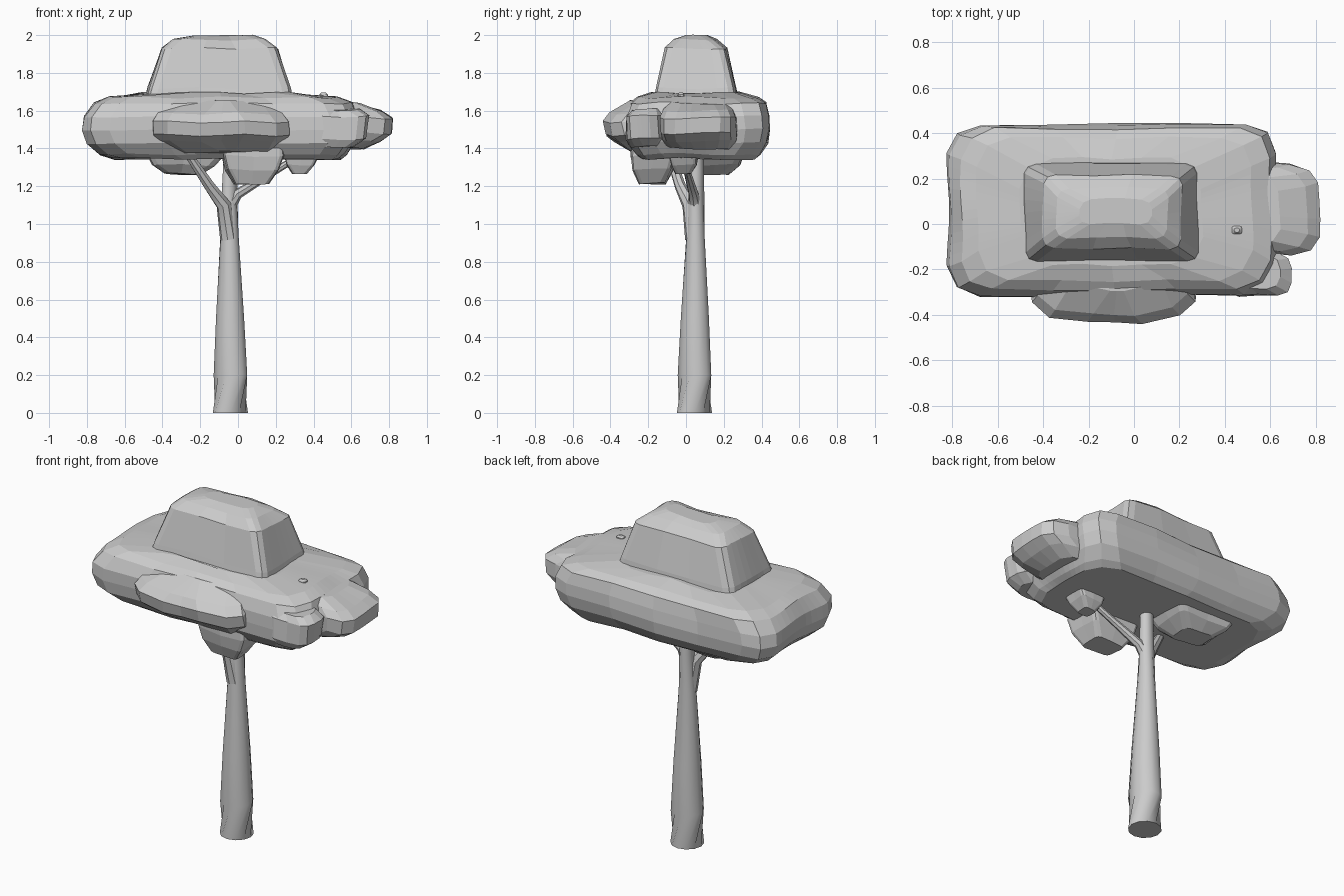
import bpy, bmesh
from math import sin
from mathutils import Vector

if "Cube" in bpy.data.objects:
    bpy.data.objects.remove(bpy.data.objects["Cube"])


def finish(name, bm, smooth=False):
    bmesh.ops.recalc_face_normals(bm, faces=bm.faces)
    mesh = bpy.data.meshes.new(name)
    bm.to_mesh(mesh)
    bm.free()
    obj = bpy.data.objects.new(name, mesh)
    bpy.context.collection.objects.link(obj)
    if smooth:
        bpy.context.view_layer.objects.active = obj
        obj.select_set(True)
        bpy.ops.object.shade_smooth_by_angle(angle=0.7)
        obj.select_set(False)
    return obj


def skin(bm, rings):
    for a, b in zip(rings, rings[1:]):
        for i in range(len(a)):
            j = (i + 1) % len(a)
            bm.faces.new((a[i], a[j], b[j], b[i]))
    bm.faces.new(rings[0])
    bm.faces.new(rings[-1])


def outline(x0, x1, y0, y1, cx, cy, nx, ny):
    """Rounded rectangle with three-point corners and subdivided sides."""
    k = 0.3
    corners = [
        [(x1 - cx, y0), (x1 - cx * k, y0 + cy * k), (x1, y0 + cy)],
        [(x1, y1 - cy), (x1 - cx * k, y1 - cy * k), (x1 - cx, y1)],
        [(x0 + cx, y1), (x0 + cx * k, y1 - cy * k), (x0, y1 - cy)],
        [(x0, y0 + cy), (x0 + cx * k, y0 + cy * k), (x0 + cx, y0)]]
    pts = []
    for i, c in enumerate(corners):
        pts += c
        a, b = Vector(c[-1]), Vector(corners[(i + 1) % 4][0])
        n = ny if i % 2 else nx
        pts += [tuple(a.lerp(b, t / n)) for t in range(1, n)]
    return pts


def wobble(p, amount):
    """Gentle fixed unevenness for the hand-carved foliage surface."""
    return Vector((sin(13 * p.y + 9 * p.z), sin(17 * p.x + 11 * p.z),
                   sin(15 * p.x + 12 * p.y))) * amount


def clump(name, levels, cx, cy, nx=3, ny=3, rough=0.006):
    """Lumpy foliage mass lofted through (z, x0, x1, y0, y1) levels."""
    bm = bmesh.new()
    rings = []
    for z, x0, x1, y0, y1 in levels:
        pts = [Vector((x, y, z)) for x, y in outline(x0, x1, y0, y1, cx, cy, nx, ny)]
        rings.append([bm.verts.new(p + wobble(p, rough)) for p in pts])
    skin(bm, rings)
    return finish(name, bm)


def limb(name, path, sides=12):
    """Smooth tapered tube through (x, y, z, radius) points."""
    bm = bmesh.new()
    pts = [Vector(p[:3]) for p in path]
    circle = bmesh.ops.create_circle(bm, segments=sides, radius=1)["verts"]
    unit = [v.co.copy() for v in circle]
    bmesh.ops.delete(bm, geom=circle, context='VERTS')
    rings = []
    for i, p in enumerate(pts):
        d = pts[min(i + 1, len(pts) - 1)] - pts[max(i - 1, 0)]
        if p.z == 0:
            d = Vector((0, 0, 1))
        q = d.to_track_quat('Z', 'Y')
        rings.append([bm.verts.new(p + q @ (u * path[i][3])) for u in unit])
    skin(bm, rings)
    return finish(name, bm, True)


# Trunk and branches
limb("trunk", [(-.04, .045, 0, .093), (-.04, .045, .2, .092), (-.042, .047, .5, .077),
               (-.045, .05, .92, .05), (-.045, .055, 1.15, .042), (-.04, .06, 1.4, .035)])
limb("left_branch", [(-.05, .04, .92, .045), (-.075, .02, 1.1, .04),
                     (-.15, -.03, 1.2, .03), (-.27, -.09, 1.38, .022)], 8)
limb("right_branch", [(-.04, .05, 1.1, .035), (.0, .04, 1.16, .027),
                      (.17, .01, 1.265, .02), (.36, -.02, 1.38, .016)], 8)

# Main canopy and the raised crown
clump("canopy", [(1.345, -.66, .54, -.23, .36), (1.37, -.73, .57, -.26, .39),
                 (1.43, -.795, .61, -.305, .43), (1.50, -.82, .63, -.315, .44),
                 (1.57, -.81, .63, -.315, .435), (1.64, -.76, .60, -.29, .42),
                 (1.67, -.69, .52, -.25, .38), (1.695, -.5, .3, -.18, .29)],
      .14, .13, 10, 4)
clump("crown", [(1.65, -.49, .29, -.17, .275), (1.72, -.475, .275, -.155, .265),
                (1.93, -.40, .21, -.108, .215), (1.975, -.34, .15, -.06, .16),
                (1.997, -.24, .08, .0, .11)], .05, .04, 6, 3, .005)

# Side clumps
clump("front_clump", [(1.38, -.34, .22, -.30, -.1), (1.44, -.44, .25, -.38, -.1),
                      (1.47, -.45, .27, -.42, -.1), (1.54, -.45, .27, -.435, -.1),
                      (1.585, -.42, .24, -.40, -.1), (1.65, -.34, .2, -.29, -.1)],
      .24, .09, 3, 2)
clump("right_clump", [(1.40, .4, .66, -.10, .24), (1.44, .4, .75, -.13, .26),
                      (1.48, .4, .81, -.135, .265), (1.56, .4, .815, -.135, .265),
                      (1.60, .4, .76, -.12, .25), (1.64, .4, .64, -.1, .23)], .12, .08)
clump("right_front_clump", [(1.41, .4, .62, -.29, -.14), (1.45, .4, .68, -.315, -.13),
                            (1.57, .4, .70, -.315, -.13), (1.605, .4, .65, -.29, -.14)],
      .06, .06, 3, 2)
clump("top_bud", [(1.66, .43, .475, -.045, -.01), (1.685, .43, .475, -.045, -.01),
                  (1.695, .44, .465, -.038, -.018)], .01, .01, 1, 1, .001)

# Hanging clumps under the canopy
for name, box, low, c in [("under_clump_left", (-.48, -.08, .01, .30), 1.265, .06),
                          ("under_clump_front", (-.08, .24, -.29, -.06), 1.215, .04),
                          ("under_clump_right", (.25, .43, -.09, .06), 1.27, .03)]:
    x0, x1, y0, y1 = box
    mid = (low + 1.36) / 2
    clump(name, [(low, x0 + 1.4 * c, x1 - 2 * c, y0 + c, y1 - 1.3 * c),
                 (mid, x0 + .4 * c, x1 - .7 * c, y0 + .3 * c, y1 - .3 * c),
                 (1.36, x0, x1, y0, y1), (1.42, x0, x1, y0, y1)], c * .6, c * .6, 2, 2)
